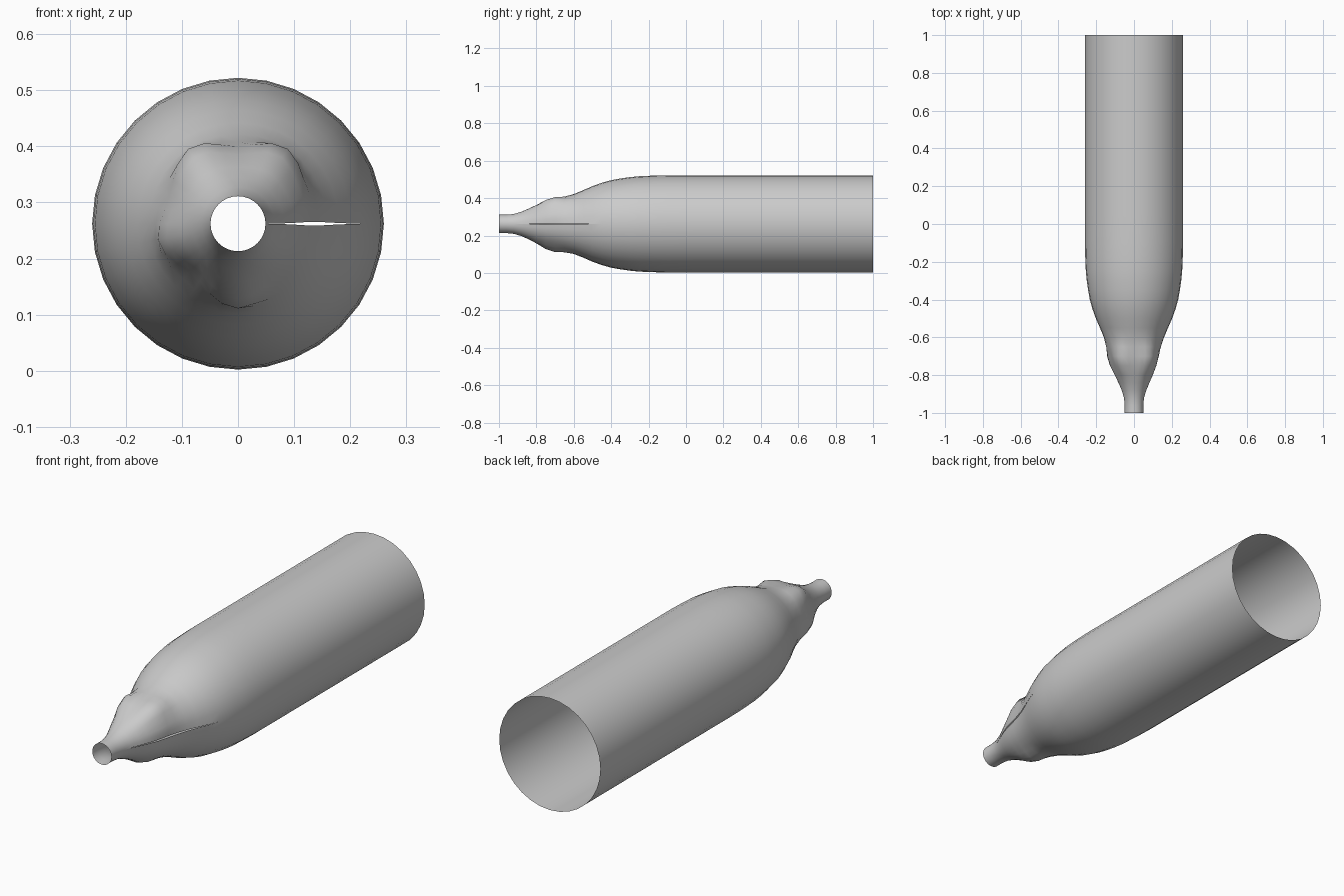
import bpy, bmesh
from math import sin, cos, pi, exp, radians

if "Cube" in bpy.data.objects:
    bpy.data.objects.remove(bpy.data.objects["Cube"])

SIDES = 32
CENTRE_Z = 0.262

# body profile: (y, radius)
profile = [(-1, .049), (-.96, .049), (-.92, .053), (-.88, .065), (-.84, .082),
           (-.80, .099), (-.75, .116), (-.70, .128), (-.65, .142), (-.60, .159),
           (-.55, .180), (-.50, .202), (-.45, .220), (-.40, .234), (-.35, .243),
           (-.30, .250), (-.25, .255), (-.18, .258), (-.10, .260), (.05, .260),
           (.5, .260), (1, .260)]

# shoulder lumps: (angle, amount, angular width)
lumps = [(58, .034, 23), (122, .034, 23), (192, .018, 20),
         (228, -.010, 16), (270, .024, 22), (20, .008, 14)]


def lump(angle, y):
    along = exp(-((y + .715) / .068) ** 2)
    total = 0
    for a, amount, width in lumps:
        d = (angle - a + 180) % 360 - 180
        total += amount * exp(-(d / width) ** 2)
    return total * along


# open tube, with an unjoined seam on the right that gapes a little at the shoulder
bm = bmesh.new()
rings = []
for y, r in profile:
    gap = .0035 * exp(-((y + .68) / .13) ** 2)
    ring = []
    for i in range(SIDES + 1):
        deg = 360 * i / SIDES
        rad = r + lump(deg, y)
        x, z = rad * cos(radians(deg)), rad * sin(radians(deg))
        if i == 0:
            z = gap
        elif i == SIDES:
            z = -gap
        ring.append(bm.verts.new((x, y, z + CENTRE_Z)))
    rings.append(ring)
for a, b in zip(rings, rings[1:]):
    for i in range(SIDES):
        bm.faces.new((a[i], a[i + 1], b[i + 1], b[i]))
# join the seam where it is closed
bmesh.ops.remove_doubles(bm, verts=bm.verts, dist=.0006)
bmesh.ops.recalc_face_normals(bm, faces=bm.faces)

mesh = bpy.data.meshes.new("tapered_tube")
# make the normals point outward
far = max(bm.faces, key=lambda f: f.calc_center_median().z)
if far.normal.z < 0:
    bmesh.ops.reverse_faces(bm, faces=bm.faces)
bm.to_mesh(mesh)
bm.free()
tube = bpy.data.objects.new("tapered_tube", mesh)
bpy.context.collection.objects.link(tube)
for p in mesh.polygons:
    p.use_smooth = True
